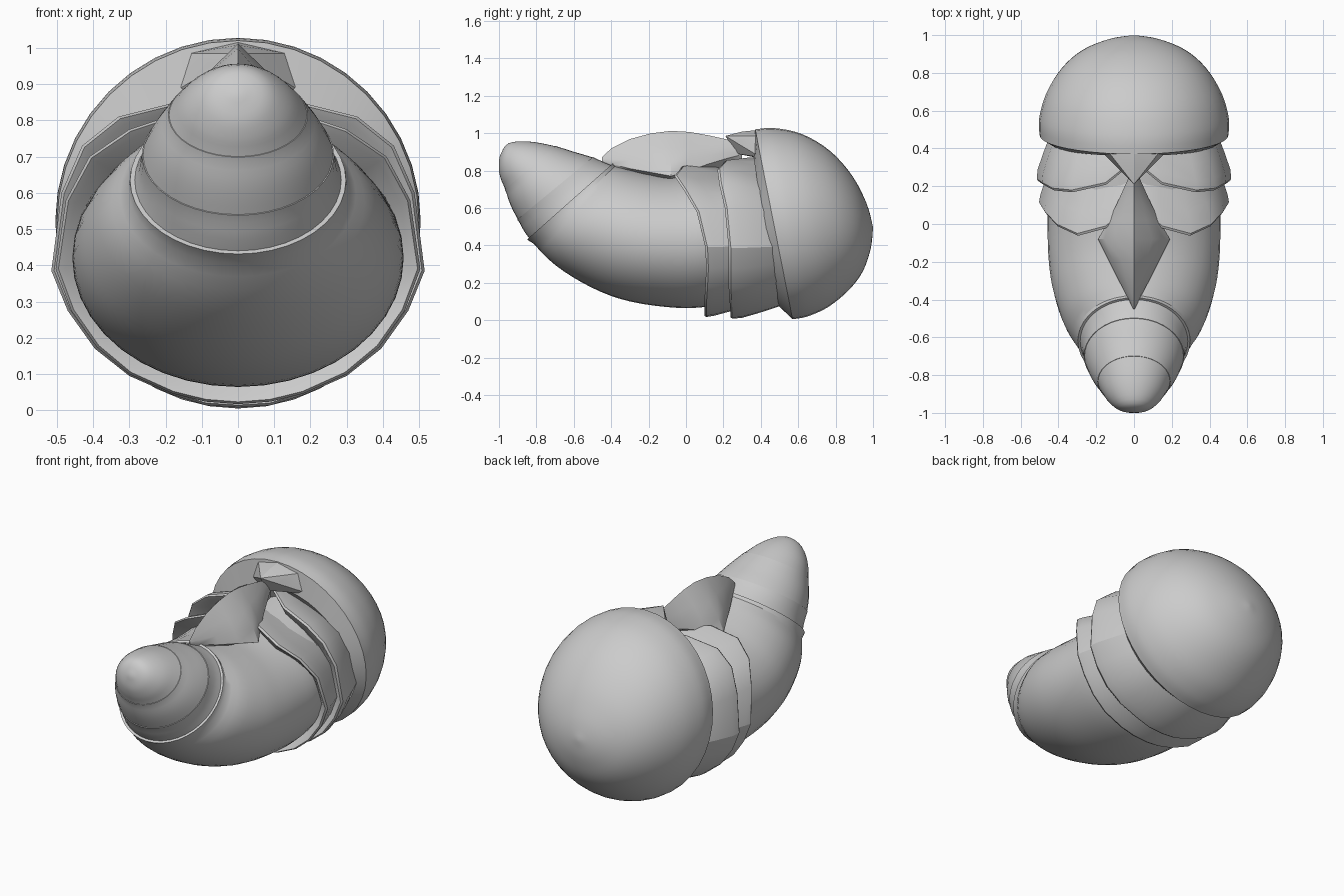
import bpy, bmesh, math
from mathutils import Vector

if "Cube" in bpy.data.objects:
    bpy.data.objects.remove(bpy.data.objects["Cube"])

shell = bpy.data.materials.new("shell_grey")
shell.diffuse_color = (0.6, 0.6, 0.6, 1)
shell.use_nodes = True
shell.node_tree.nodes["Principled BSDF"].inputs["Base Color"].default_value = shell.diffuse_color


def finish(name, bm, angle=30):
    bmesh.ops.remove_doubles(bm, verts=bm.verts, dist=0.0005)
    bmesh.ops.recalc_face_normals(bm, faces=bm.faces)
    me = bpy.data.meshes.new(name)
    bm.to_mesh(me)
    bm.free()
    me.materials.append(shell)
    ob = bpy.data.objects.new(name, me)
    bpy.context.collection.objects.link(ob)
    bpy.ops.object.select_all(action='DESELECT')
    ob.select_set(True)
    bpy.context.view_layer.objects.active = ob
    bpy.ops.object.shade_smooth_by_angle(angle=math.radians(angle))
    return ob


def loft(name, loops, angle=30):
    """Skin a list of equal-length loops and cap both ends."""
    bm = bmesh.new()
    rows = [[bm.verts.new(p) for p in lp] for lp in loops]
    n = len(rows[0])
    for a, b in zip(rows, rows[1:]):
        for i in range(n):
            j = (i + 1) % n
            bm.faces.new((a[i], a[j], b[j], b[i]))
    bm.faces.new(rows[0])
    bm.faces.new(rows[-1])
    return finish(name, bm, angle)


def ring(by, bz, ty, tz, w, n=40):
    """Tilted ellipse from a bottom point, a top point and a half width."""
    c = Vector((0, (by + ty) / 2, (bz + tz) / 2))
    h = Vector((0, (ty - by) / 2, (tz - bz) / 2))
    return [c + h * math.cos(2 * math.pi * i / n)
            + Vector((w * math.sin(2 * math.pi * i / n), 0, 0)) for i in range(n)]


def refine(keys, steps=4):
    """Catmull-Rom interpolation between ring settings."""
    out = []
    for i in range(len(keys) - 1):
        p0, p1 = keys[max(i - 1, 0)], keys[i]
        p2, p3 = keys[i + 1], keys[min(i + 2, len(keys) - 1)]
        for s in range(steps):
            t = s / steps
            out.append([0.5 * (2 * b + (c - a) * t + (2 * a - 5 * b + 4 * c - d) * t * t
                               + (3 * b - a - 3 * c + d) * t ** 3)
                        for a, b, c, d in zip(p0, p1, p2, p3)])
    return out + [keys[-1]]


def shrink(loop, f, dy=0.0):
    c = sum((Vector(p) for p in loop), Vector()) / len(loop)
    return [c + (Vector(p) - c) * f + Vector((0, dy, 0)) for p in loop]


# Curved tail: rounded tip, two rings and the main belly, each with a small step
tail = [(-.999, .86, -.995, .88, .012),
        (-1.0, .80, -.95, .945, .085),
        (-.988, .75, -.84, .955, .145),
        (-.967, .70, -.70, .93, .19),
        (-.94, .62, -.60, .90, .232),
        (-.90, .54, -.50, .87, .262),
        (-.84, .44, -.40, .83, .285),
        (-.70, .295, -.32, .81, .37),
        (-.50, .172, -.22, .79, .425),
        (-.30, .10, -.12, .775, .45),
        (-.05, .066, -.02, .775, .457),
        (.14, .075, .14, .79, .45),
        (.40, .12, .36, .82, .40)]
rings = [ring(*k) for k in refine(tail)]
for name, a, b in (("tail_tip", 0, 12), ("tail_ring", 12, 20),
                   ("tail_collar", 20, 24), ("belly", 24, 48)):
    part = rings[a:b + 1]
    if a:
        grow = 1.045 if name == "belly" else 1.012
        part = [shrink(part[0], .95), shrink(part[0], grow)] + part[1:]
    loft(name, part)


# Two armour bands with a notch along the back
def band(name, half, tail_steps):
    edge = [Vector(p) for p in half]
    edge += [Vector((-x, y, z)) for x, y, z in half[-2:0:-1]]

    def scaled(f, dy):
        return [Vector((p.x * f, p.y + dy, .44 + (p.z - .44) * f)) for p in edge]
    loft(name, [scaled(.80, .06), scaled(.945, .0), scaled(.985, -.012), edge]
         + [scaled(f, dy) for f, dy in tail_steps], 28)


band("front_band",
     [(0, .11, .017), (.09, .11, .024), (.18, .11, .046), (.30, .11, .10), (.39, .115, .175),
      (.46, .12, .275), (.503, .115, .39), (.475, .07, .58), (.41, 0, .70),
      (.30, -.05, .775), (.15, -.01, .825), (0, .11, .83)],
     [(.985, .04), (.94, .11), (.86, .25)])
band("rear_band",
     [(0, .25, .008), (.09, .25, .014), (.18, .25, .042), (.30, .245, .095), (.395, .24, .17),
      (.47, .24, .275), (.515, .24, .385), (.487, .22, .60), (.43, .19, .73),
      (.33, .18, .81), (.15, .22, .855), (0, .34, .87)],
     [(.99, .05), (.93, .14), (.84, .26), (.70, .36)])

# Large rear dome with a recessed rim
dome = [(.57, .005, .37, 1.02, .50),
        (.65, .02, .47, 1.027, .502),
        (.76, .07, .62, .995, .465),
        (.87, .16, .77, .905, .385),
        (.945, .26, .89, .77, .275),
        (.987, .38, .967, .62, .135),
        (.999, .48, .999, .50, .01)]
lip = [ring(.56, .25, .46, .75, .28), ring(.48, .09, .36, .88, .43)]
loft("rear_dome", lip + [ring(*k) for k in refine(dome)])

# Pointed peak on the front of the dome
bm = bmesh.new()
for p in [(0, .21, .985), (0, .30, 1.008), (0, .42, 1.02), (0, .27, .89), (0, .42, .86)]:
    bm.verts.new(p)
for s in (-1, 1):
    for p in [(.13, .375, .985), (.19, .40, .87), (.07, .28, .955)]:
        bm.verts.new((s * p[0], p[1], p[2]))
res = bmesh.ops.convex_hull(bm, input=bm.verts)
loose = [v for v in bm.verts if not v.link_faces]
bmesh.ops.delete(bm, geom=loose, context='VERTS')
finish("dome_peak", bm, 25)

# Ridged diamond crest: y, half width, base height, ridge height
crest = [(-.45, .004, .855, .87), (-.40, .028, .835, .918), (-.30, .08, .81, .968),
         (-.19, .135, .79, .998), (-.08, .19, .77, 1.012), (.02, .133, .80, 1.006),
         (.12, .085, .835, .988), (.22, .04, .865, .966), (.30, .004, .885, .945)]
sections = []
for y, w, b, r in crest:
    right = [(w, y, b), (w * .82, y, b + (r - b) * .30), (w * .5, y, b + (r - b) * .62)]
    sections.append([(0, y, b - .05)] + right + [(0, y, r)]
                    + [(-x, yy, z) for x, yy, z in reversed(right)])
loft("back_crest", sections)
